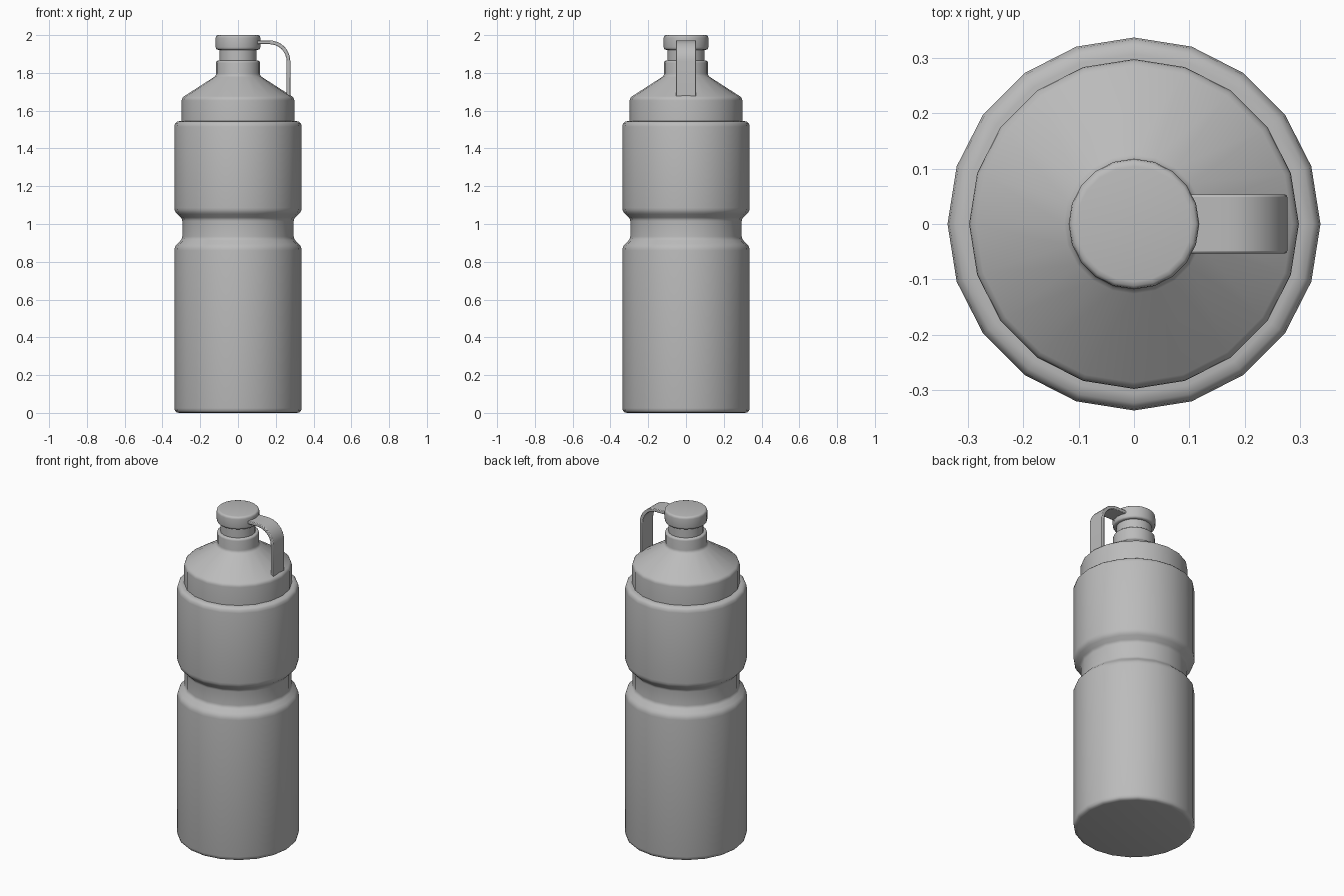
import bpy, bmesh, math
from mathutils import Vector

cube = bpy.data.objects.get("Cube")
if cube:
    bpy.data.objects.remove(cube, do_unlink=True)

SIDES = 20
grey = bpy.data.materials.new("plain_grey")
grey.use_nodes = True
COLOUR = (0.5, 0.5, 0.5, 1)
grey.diffuse_color = COLOUR
grey.node_tree.nodes["Principled BSDF"].inputs["Base Color"].default_value = COLOUR


def finish(name, bm, angle=40):
    """Turn a bmesh into a grey, smooth shaded object."""
    bmesh.ops.remove_doubles(bm, verts=bm.verts, dist=0.0001)
    bmesh.ops.recalc_face_normals(bm, faces=bm.faces)
    mesh = bpy.data.meshes.new(name)
    bm.to_mesh(mesh)
    bm.free()
    mesh.materials.append(grey)
    obj = bpy.data.objects.new(name, mesh)
    bpy.context.collection.objects.link(obj)
    bpy.ops.object.select_all(action='DESELECT')
    obj.select_set(True)
    bpy.context.view_layer.objects.active = obj
    bpy.ops.object.shade_smooth_by_angle(angle=math.radians(angle))
    return obj


def rounded(corners, steps=3):
    """Round each (radius, height, rounding) corner of a profile."""
    pts = [Vector(c[:2]) for c in corners]
    out = []
    for i, p in enumerate(pts):
        r = corners[i][2]
        if r == 0:
            out.append(p)
            continue
        a = p + (pts[i - 1] - p).normalized() * r
        b = p + (pts[i + 1] - p).normalized() * r
        for k in range(steps + 1):
            t = k / steps
            out.append(a * (1 - t) ** 2 + p * 2 * t * (1 - t) + b * t * t)
    return out


def lathe(name, corners):
    """Revolve a profile round the z axis."""
    bm = bmesh.new()
    verts = [bm.verts.new((p.x, 0, p.y)) for p in rounded(corners)]
    edges = [bm.edges.new(pair) for pair in zip(verts, verts[1:])]
    bmesh.ops.spin(bm, geom=verts + edges, axis=(0, 0, 1), cent=(0, 0, 0),
                   angle=math.tau, steps=SIDES, use_merge=True)
    return finish(name, bm)


# Bottle body with a grip groove round the middle
lathe("bottle_body", [
    (0, 0, 0), (0.337, 0, 0.025), (0.337, 0.88, 0.02), (0.295, 0.922, 0.012),
    (0.295, 1.027, 0.012), (0.337, 1.066, 0.02), (0.337, 1.545, 0.03),
    (0.28, 1.545, 0)])

# Screw lid with sloping shoulder and spout collar
lathe("screw_lid", [
    (0.28, 1.53, 0), (0.298, 1.53, 0), (0.298, 1.668, 0.014),
    (0.116, 1.785, 0.012), (0.116, 1.865, 0.012), (0.08, 1.865, 0)])

# Narrow spout neck
lathe("spout_neck", [(0.098, 1.855, 0), (0.098, 1.93, 0)])

# Spout cap
lathe("spout_cap", [
    (0, 1.922, 0), (0.118, 1.922, 0.014), (0.118, 2.0, 0.014), (0, 2.0, 0)])

# Bent strap joining the cap to the lid
bend = [(math.sin(k * math.pi / 16), math.cos(k * math.pi / 16)) for k in range(9)]


def strap_line(offset):
    arc = [(0.167 + (0.11 - offset) * s, 1.862 + (0.11 - offset) * c) for s, c in bend]
    return [(0.1, 1.972 - offset)] + arc + [(0.277 - offset, 1.675)]


bm = bmesh.new()
outline = strap_line(0) + strap_line(0.02)[::-1]
face = bm.faces.new([bm.verts.new((x, -0.053, z)) for x, z in outline])
side = bmesh.ops.extrude_face_region(bm, geom=[face])
bmesh.ops.translate(bm, vec=(0, 0.106, 0),
                    verts=[g for g in side["geom"] if isinstance(g, bmesh.types.BMVert)])
strap = finish("cap_strap", bm)
bevel = strap.modifiers.new("soft_edges", 'BEVEL')
bevel.width = 0.004
bevel.segments = 2
bevel.limit_method = 'ANGLE'
bevel.angle_limit = math.radians(40)
